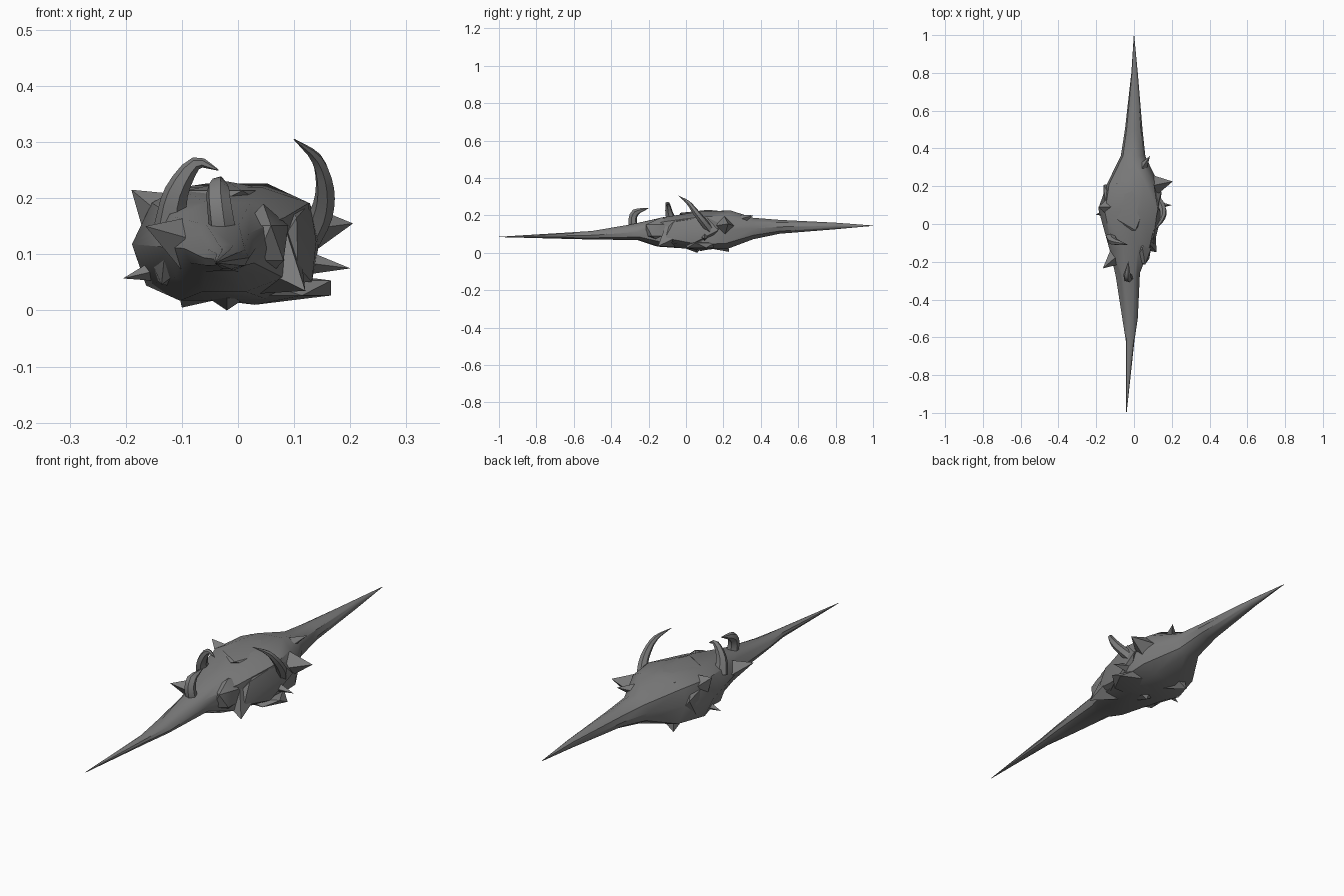
import bpy, bmesh, math, random
from mathutils import Vector

random.seed(4)
old = bpy.data.objects.get("Cube")
if old:
    bpy.data.objects.remove(old, do_unlink=True)

stone = bpy.data.materials.new("dark grey stone")
stone.use_nodes = True
GREY = (0.2, 0.2, 0.2, 1)
stone.diffuse_color = GREY
stone.node_tree.nodes["Principled BSDF"].inputs["Base Color"].default_value = GREY


def finish(bm, name, angle=35):
    bmesh.ops.recalc_face_normals(bm, faces=bm.faces)
    mesh = bpy.data.meshes.new(name)
    bm.to_mesh(mesh)
    bm.free()
    mesh.materials.append(stone)
    ob = bpy.data.objects.new(name, mesh)
    bpy.context.collection.objects.link(ob)
    bpy.ops.object.select_all(action='DESELECT')
    ob.select_set(True)
    bpy.context.view_layer.objects.active = ob
    bpy.ops.object.shade_smooth_by_angle(angle=math.radians(angle))
    return ob


def skin(bm, rings):
    """Bridge successive rings of vertices and cap both ends."""
    for a, b in zip(rings, rings[1:]):
        n = len(a)
        for i in range(n):
            j = (i + 1) % n
            bm.faces.new((a[i], a[j], b[j], b[i]))
    bm.faces.new(rings[0])
    bm.faces.new(rings[-1])


# Spindle body: y, left edge, right edge, bottom, top, squareness
sections = [
    (-1, -.041, -.039, .084, .086, 1), (-.62, -.043, .002, .073, .11, 1),
    (-.5, -.062, .02, .07, .118, 1), (-.27, -.09, .035, .066, .155, 1),
    (-.13, -.125, .09, .03, .195, .8), (.08, -.178, .135, .014, .222, .65),
    (.22, -.14, .135, .018, .23, .7), (.36, -.07, .06, .07, .19, .95),
    (.5, -.048, .045, .1, .178, 1), (.8, -.014, .02, .125, .162, 1),
    (1, -.001, .001, .144, .146, 1)]
bm = bmesh.new()
rings = []
SIDES = 10
for y, x0, x1, z0, z1, power in sections:
    ring = []
    rough = .012 if abs(y) < .3 else 0
    for i in range(SIDES):
        a = math.tau * i / SIDES
        c, s = math.cos(a), math.sin(a)
        x = (x0 + x1) / 2 + (x1 - x0) / 2 * math.copysign(abs(c) ** power, c)
        z = (z0 + z1) / 2 + (z1 - z0) / 2 * math.copysign(abs(s) ** power, s)
        ring.append(bm.verts.new((x + random.uniform(-rough, rough),
                                  y + random.uniform(-rough, rough) * 2, z)))
    rings.append(ring)
skin(bm, rings)
finish(bm, "spindle_body")


def spike(name, base, tip, radius, sides=4):
    base, tip = Vector(base), Vector(tip)
    turn = (tip - base).to_track_quat('Z', 'Y')
    bm = bmesh.new()
    foot = [bm.verts.new(base + turn @ Vector((radius * math.cos(math.tau * i / sides),
                                               radius * math.sin(math.tau * i / sides), 0)))
            for i in range(sides)]
    top = bm.verts.new(tip)
    for i in range(sides):
        bm.faces.new((foot[i], foot[(i + 1) % sides], top))
    bm.faces.new(foot)
    finish(bm, name)


# Thorns and jagged corners
spike("right_front_thorn", (-.09, -.17, .12), (-.165, -.235, .15), .05)
spike("right_low_thorn", (-.13, .06, .075), (-.205, .05, .057), .025)
spike("right_shoulder", (-.1, .09, .14), (-.19, .09, .215), .08)
spike("right_rear_keel", (-.06, .18, .07), (-.1, .23, .005), .07)
spike("left_rear_thorn", (.08, .2, .14), (.205, .225, .155), .07)
spike("left_low_thorn", (.12, .1, .085), (.2, .1, .075), .022)
spike("left_front_corner", (.06, -.08, .09), (.12, -.15, .035), .07)
spike("left_back_thorn", (.045, .3, .18), (.085, .36, .2), .025)
spike("belly_corner", (-.02, .05, .04), (-.02, .06, 0), .06)


def horn(name, path, radii, sides=6):
    """Tapered tube along a smooth path."""
    pts = [Vector(p) for p in path]
    dense, size = [], []
    ext = [2 * pts[0] - pts[1]] + pts + [2 * pts[-1] - pts[-2]]
    steps = 3
    for k in range(len(pts) - 1):
        p0, p1, p2, p3 = ext[k:k + 4]
        for s in range(steps):
            t = s / steps
            dense.append(.5 * (2 * p1 + (p2 - p0) * t + (2 * p0 - 5 * p1 + 4 * p2 - p3) * t * t
                               + (3 * p1 - p0 - 3 * p2 + p3) * t ** 3))
            size.append(radii[k] + (radii[k + 1] - radii[k]) * t)
    dense.append(pts[-1])
    size.append(radii[-1])
    bm = bmesh.new()
    rings = []
    for k, p in enumerate(dense):
        d = dense[min(k + 1, len(dense) - 1)] - dense[max(k - 1, 0)]
        u = d.cross(Vector((.3, .1, -1)) if abs(d.normalized().z) < .7 else Vector((1, .3, 0))).normalized()
        if rings and u.dot(last) < 0:
            u = -u
        # Carry the previous frame along to avoid twisting
        if rings:
            u = (last - d * (last.dot(d) / d.length_squared)).normalized()
        last = u
        v = d.normalized().cross(u)
        rings.append([bm.verts.new(p + size[k] * (u * math.cos(math.tau * i / sides)
                                                  + v * math.sin(math.tau * i / sides)))
                      for i in range(sides)])
    skin(bm, rings)
    finish(bm, name, 50)


# Curved horns
horn("left_horn", [(.12, .13, .12), (.148, .09, .17), (.155, .05, .22), (.14, .01, .27), (.1, -.04, .305)],
     [.024, .021, .017, .011, .001])
horn("right_horn", [(-.12, -.07, .15), (-.11, -.09, .21), (-.075, -.1, .262), (-.035, -.11, .25)],
     [.03, .022, .012, .001])
horn("front_horn", [(-.02, -.26, .1), (-.03, -.285, .16), (-.036, -.27, .215), (-.03, -.2, .238)],
     [.026, .024, .021, .001])

# Overlapping shell plates
def plate(name, centre, scale, turn):
    bm = bmesh.new()
    bmesh.ops.create_icosphere(bm, subdivisions=1, radius=1)
    for v in bm.verts:
        v.co = Vector(v.co[i] * scale[i] for i in range(3))
        v.co.rotate(Vector((0, 0, 1)).rotation_difference(Vector(turn)))
        v.co += Vector(centre)
    finish(bm, name, 30)


plate("top_plate", (-.02, .12, .2), (.1, .18, .03), (0, 0, 1))
plate("left_plate", (.11, .03, .12), (.08, .17, .03), (1, -.15, .1))
plate("right_plate", (-.13, .05, .11), (.075, .19, .035), (-1, -.1, 0))
plate("belly_plate", (.03, .08, .04), (.1, .16, .03), (0, 0, -1))
plate("front_plate", (.045, -.13, .12), (.05, .1, .07), (0, 0, 1))
